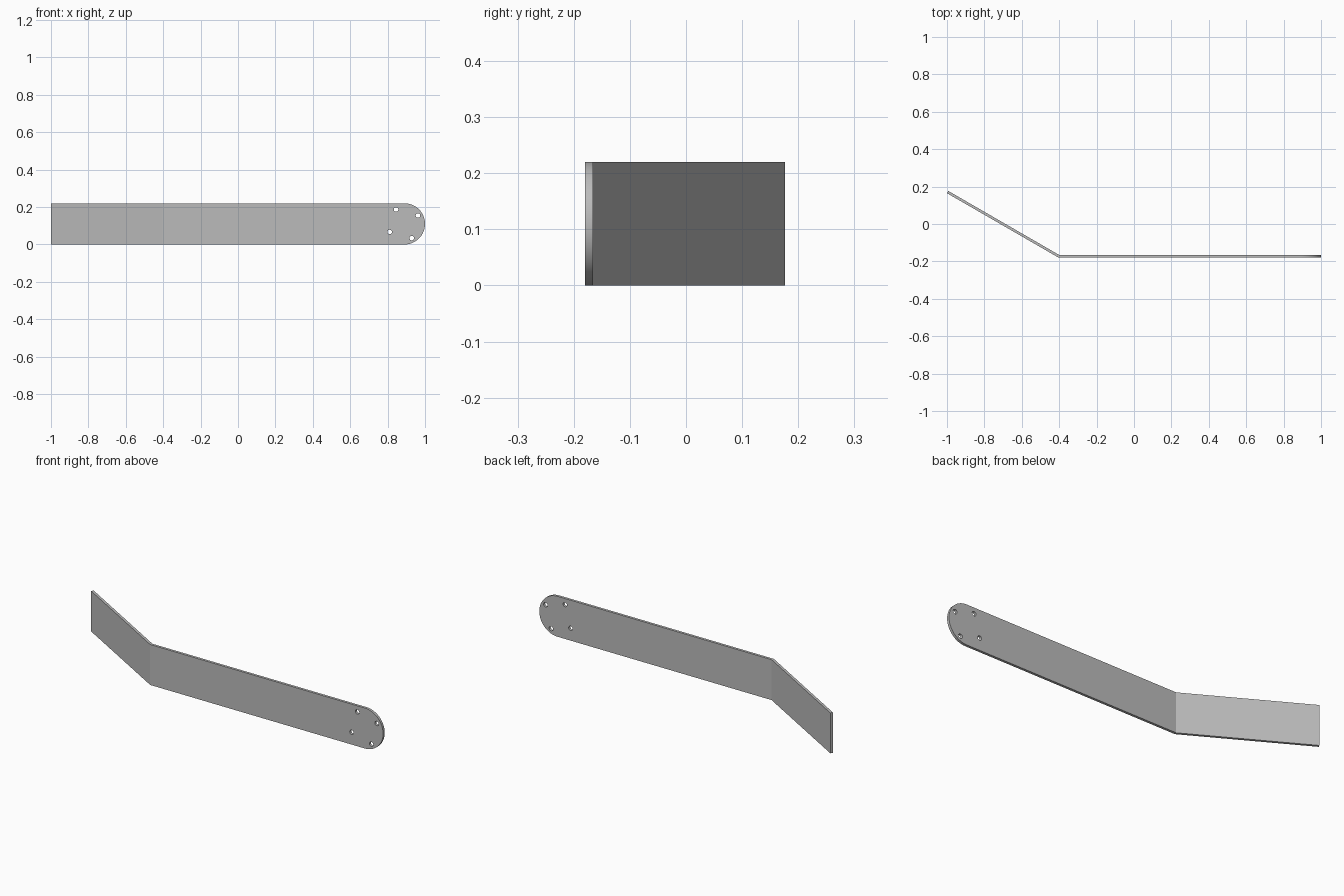
import bpy, bmesh, math

cube = bpy.data.objects.get("Cube")
if cube:
    bpy.data.objects.remove(cube, do_unlink=True)

HEIGHT, THICK, FRONT = 0.22, 0.014, -0.18
R = HEIGHT / 2
BEND_X, TIP_X, ANGLE = -0.403, 1 - R, math.radians(30)
HOLES = [(0.845, 0.187), (0.962, 0.155), (0.811, 0.067), (0.929, 0.034)]
HOLE_R = 0.012

bm = bmesh.new()


def arc(cx, cz, r, start, sweep, steps):
    return [(cx + r * math.cos(start + sweep * i / steps),
             cz + r * math.sin(start + sweep * i / steps)) for i in range(steps + 1)]


def loop(points):
    verts = [bm.verts.new((x, FRONT, z)) for x, z in points]
    edges = [bm.edges.new((v, verts[i - 1])) for i, v in enumerate(verts)]
    return verts, edges


# Long straight plate with a rounded end and four bolt holes
outline = [(BEND_X, HEIGHT), (BEND_X, 0)] + arc(TIP_X, R, R, -math.pi / 2, math.pi, 32)
verts, edges = loop(outline)
for x, z in HOLES:
    edges += loop(arc(x, z, HOLE_R, 0, 2 * math.pi, 24)[:-1])[1]
bmesh.ops.triangle_fill(bm, edges=edges, use_beauty=True, normal=(0, -1, 0))

# Short arm folded back from the plate
run = 1 + BEND_X
end_y = FRONT + run * math.tan(ANGLE)
top = bm.verts.new((-1, end_y, HEIGHT))
bottom = bm.verts.new((-1, end_y, 0))
bm.faces.new((verts[0], top, bottom, verts[1]))
bmesh.ops.recalc_face_normals(bm, faces=bm.faces)
bm.faces.ensure_lookup_table()
if bm.faces[0].normal.y > 0:
    bmesh.ops.reverse_faces(bm, faces=bm.faces)

mesh = bpy.data.meshes.new("bent_bracket")
bm.to_mesh(mesh)
bm.free()
bracket = bpy.data.objects.new("bent_bracket", mesh)
bpy.context.collection.objects.link(bracket)

# Sheet thickness, mitred at the fold
solid = bracket.modifiers.new("sheet_thickness", "SOLIDIFY")
solid.thickness = THICK
solid.offset = -1
solid.use_even_offset = True

# Plain grey metal
grey = bpy.data.materials.new("grey_metal")
grey.use_nodes = True
colour = (0.5, 0.5, 0.5, 1)
grey.diffuse_color = colour
grey.node_tree.nodes["Principled BSDF"].inputs["Base Color"].default_value = colour
mesh.materials.append(grey)

bpy.context.view_layer.objects.active = bracket
bracket.select_set(True)
bpy.ops.object.modifier_apply(modifier=solid.name)
bpy.ops.object.shade_smooth_by_angle(angle=math.radians(25))
